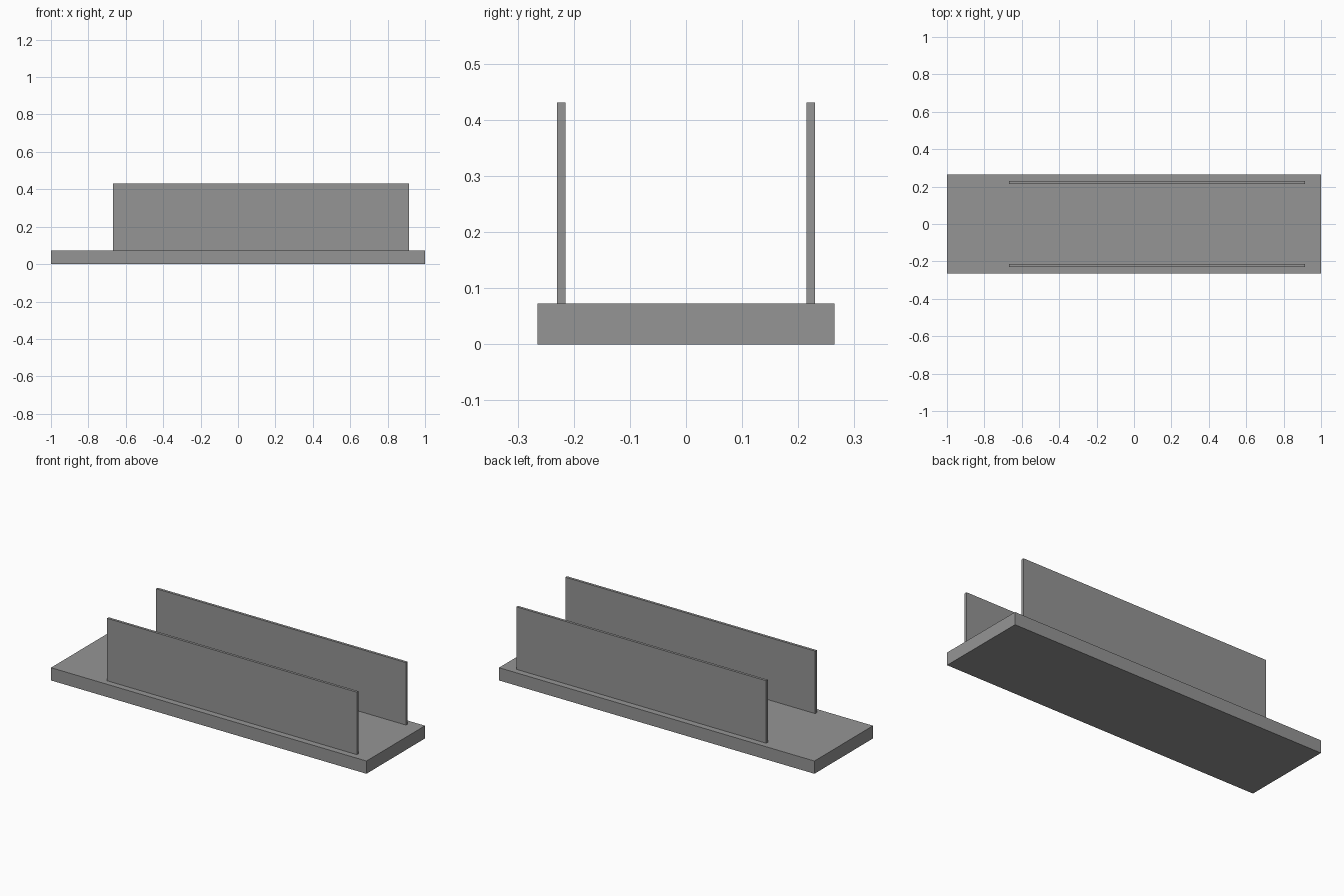
import bpy

# Remove the default cube
cube = bpy.data.objects.get("Cube")
if cube:
    bpy.data.objects.remove(cube, do_unlink=True)

# Single grey finish
grey = bpy.data.materials.new("mid_grey")
grey.use_nodes = True
colour = (0.3, 0.3, 0.3, 1)
grey.diffuse_color = colour
grey.node_tree.nodes["Principled BSDF"].inputs["Base Color"].default_value = colour


def box(name, low, high):
    """Add a flat-shaded box spanning two opposite corners."""
    centre = [(a + b) / 2 for a, b in zip(low, high)]
    bpy.ops.mesh.primitive_cube_add(size=1, location=centre)
    obj = bpy.context.object
    obj.name = name
    obj.scale = [b - a for a, b in zip(low, high)]
    bpy.ops.object.transform_apply(location=False, rotation=False, scale=True)
    obj.data.materials.append(grey)
    return obj


BASE_TOP = 0.073

# Base slab
box("base_slab", (-1, -0.265, 0), (1, 0.265, BASE_TOP))

# Two upright side panels, set towards the left end of the base
for name, y in (("front_panel", -0.222), ("back_panel", 0.222)):
    box(name, (-0.669, y - 0.0075, BASE_TOP), (0.915, y + 0.0075, 0.431))
